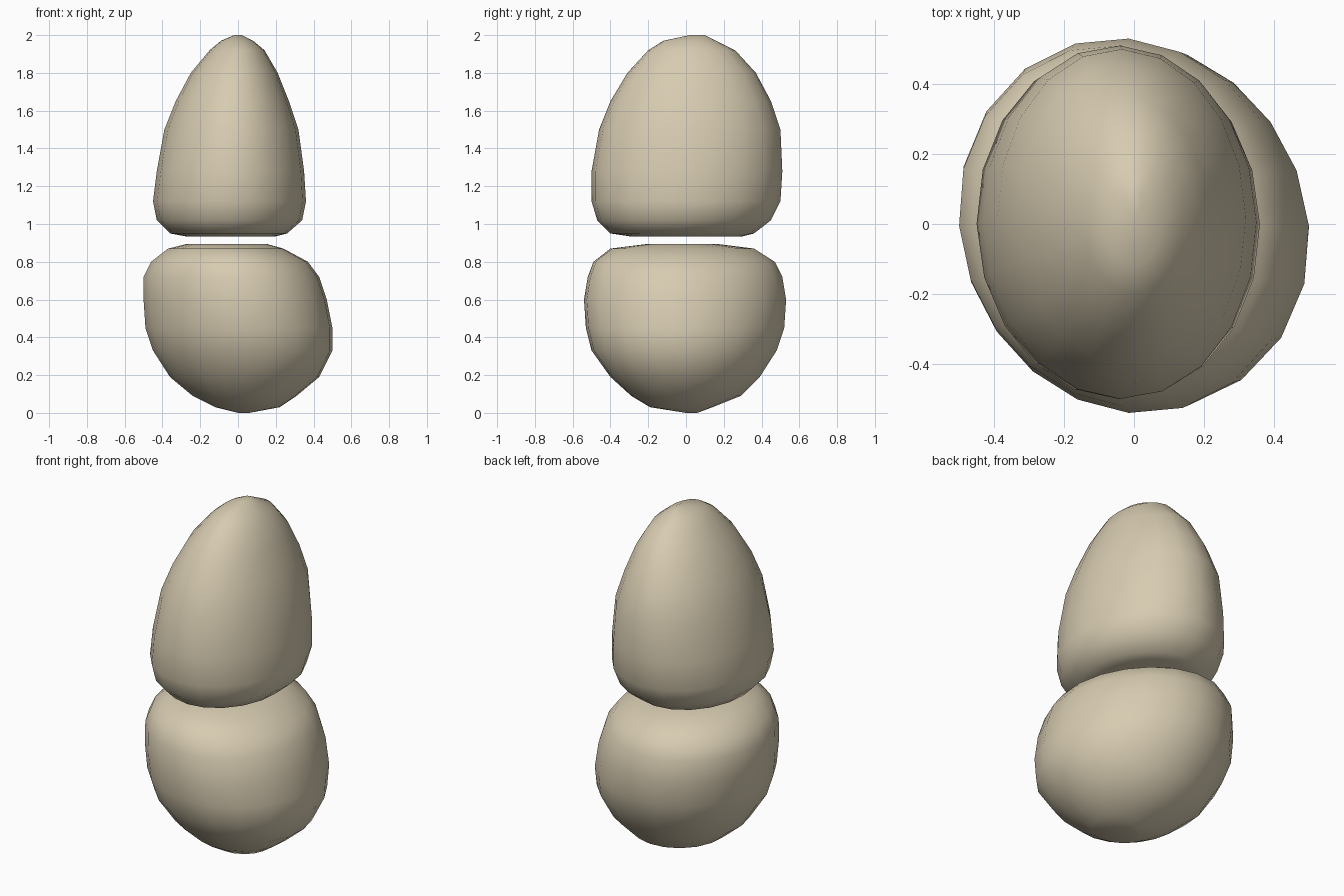
import bpy
import bmesh
from math import cos, sin, tau

SIDES = 20

if "Cube" in bpy.data.objects:
    bpy.data.objects.remove(bpy.data.objects["Cube"], do_unlink=True)


def make_material(name, colour):
    material = bpy.data.materials.new(name)
    material.use_nodes = True
    material.diffuse_color = colour
    material.node_tree.nodes["Principled BSDF"].inputs["Base Color"].default_value = colour
    return material


def ring(bm, level, skew):
    """Add one oval cross-section: height, then left, right, front and back limits."""
    z, x_min, x_max, y_min, y_max = level
    centre_x, centre_y = (x_min + x_max) / 2, (y_min + y_max) / 2
    radius_x, radius_y = (x_max - x_min) / 2, (y_max - y_min) / 2
    verts = []
    for i in range(SIDES):
        angle = tau * i / SIDES
        swell = 1 + skew * sin(2 * angle)
        verts.append(bm.verts.new((centre_x + radius_x * swell * cos(angle),
                                   centre_y + radius_y * swell * sin(angle), z)))
    return verts


def make_stone(name, levels, skew, material):
    """Loft the oval cross-sections into a closed, smooth, rounded stone."""
    bm = bmesh.new()
    rings = [ring(bm, level, skew) for level in levels]
    for lower, upper in zip(rings, rings[1:]):
        for i in range(SIDES):
            j = (i + 1) % SIDES
            bm.faces.new((lower[i], lower[j], upper[j], upper[i]))
    bm.faces.new(list(reversed(rings[0])))
    bm.faces.new(rings[-1])
    for face in bm.faces:
        face.smooth = True
    mesh = bpy.data.meshes.new(name)
    bm.to_mesh(mesh)
    bm.free()
    mesh.materials.append(material)
    stone = bpy.data.objects.new(name, mesh)
    bpy.context.collection.objects.link(stone)
    return stone


sand = make_material("sand_beige", (0.68, 0.6, 0.44, 1))

# Lower stone: bowl-shaped underside with a flattened top
make_stone("lower_stone", [
    (0, 0, .06, 0, .06),
    (.03, -.12, .22, -.19, .14),
    (.09, -.24, .31, -.29, .29),
    (.19, -.36, .43, -.4, .39),
    (.33, -.45, .5, -.5, .48),
    (.45, -.49, .5, -.53, .52),
    (.6, -.5, .47, -.54, .53),
    (.72, -.5, .43, -.52, .51),
    (.8, -.46, .37, -.49, .47),
    (.87, -.37, .24, -.4, .36),
    (.895, -.27, .15, -.2, .16),
], -.04, sand)

# Upper stone: tapered dome on a flat base
make_stone("upper_stone", [
    (.935, -.28, .2, -.3, .3),
    (.95, -.36, .26, -.4, .36),
    (1.02, -.43, .34, -.47, .45),
    (1.12, -.45, .36, -.5, .5),
    (1.28, -.43, .35, -.5, .51),
    (1.5, -.39, .32, -.46, .5),
    (1.65, -.33, .27, -.4, .45),
    (1.8, -.25, .21, -.31, .37),
    (1.92, -.15, .14, -.2, .26),
    (1.97, -.09, .08, -.12, .16),
    (2, -.02, .02, .02, .1),
], -.01, sand)
